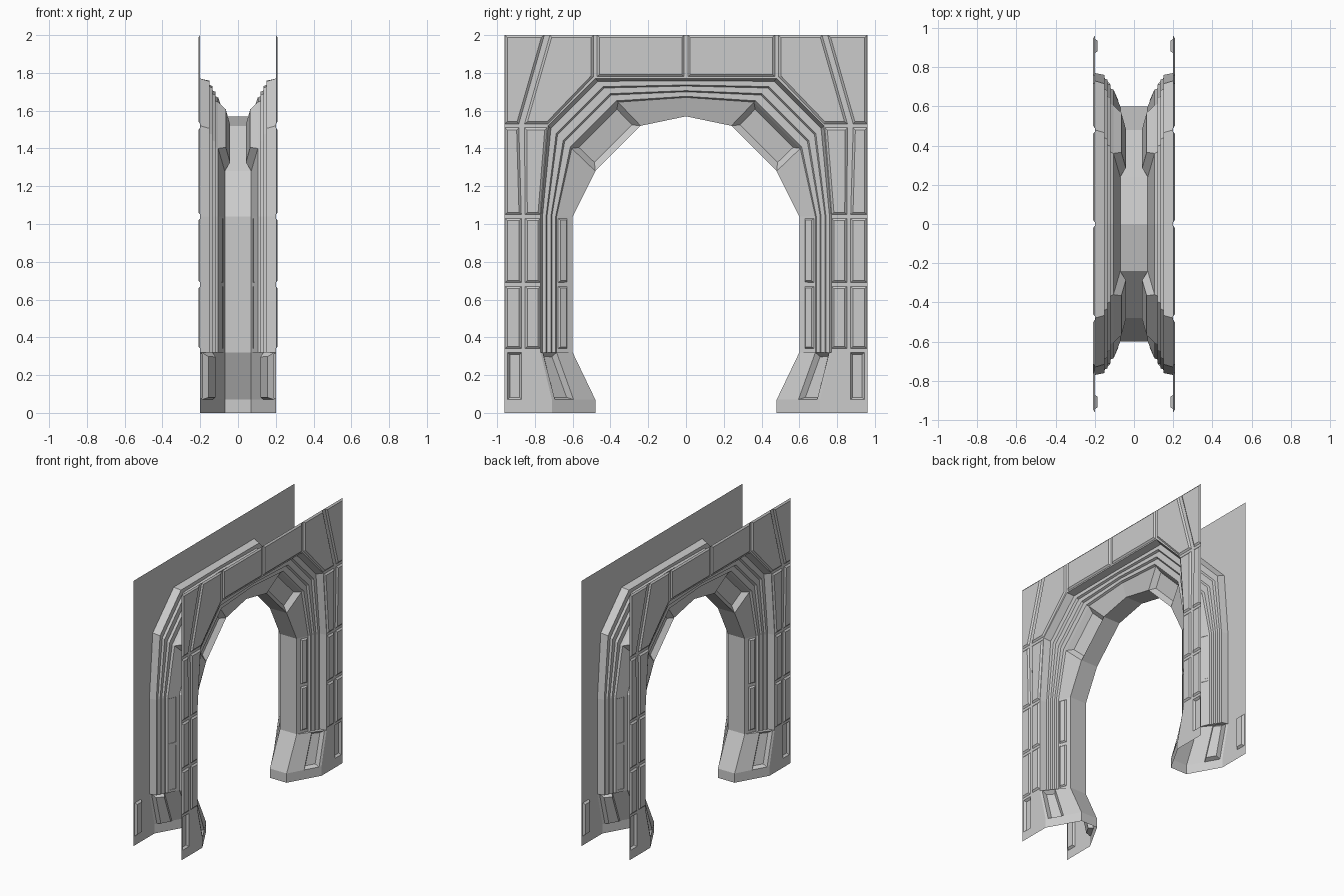
import bpy, bmesh
from mathutils import Vector

cube = bpy.data.objects.get("Cube")
if cube:
    bpy.data.objects.remove(cube, do_unlink=True)

grey = bpy.data.materials.new("wall_grey")
grey.use_nodes = True
grey.diffuse_color = (0.6, 0.6, 0.6, 1)
grey.node_tree.nodes["Principled BSDF"].inputs["Base Color"].default_value = (0.6, 0.6, 0.6, 1)

FACE, BAND = 0.2, 0.07

# Stations up one leg to the crown: outer and inner edge of the moulding (y, z)
edge = [(0.71, 0), (0.71, 0.07), (0.77, 0.32), (0.77, 1.04), (0.73, 1.52), (0.48, 1.77), (0, 1.77)]
inner = [(0.48, 0), (0.48, 0.07), (0.60, 0.32), (0.60, 1.04), (0.48, 1.28), (0.24, 1.52), (0, 1.57)]
# Moulding profiles: (fraction from outer to inner edge, x)
plain = [(t, FACE - (FACE - BAND) * t) for t in (0, 0.07, 0.5, 1)]
stepped = [(0, FACE), (0.06, 0.15), (0.17, 0.15), (0.2, 0.135), (0.32, 0.135),
           (0.35, 0.12), (0.47, 0.12), (0.5, 0.105), (1, BAND)]


def face(bm, pts):
    """Add a polygon that faces outward (+x, or towards the opening)."""
    f = bm.faces.new([bm.verts.new(p) for p in pts])
    f.normal_update()
    n = f.normal
    if (n.x if abs(n.x) > 0.01 else -n.y - n.z) < 0:
        f.normal_flip()


def panel(bm, pts, margin, depth):
    """Bevelled panel on a polygon: raised if depth > 0, sunk if depth < 0."""
    pts = [Vector(p) for p in pts]
    n = (pts[1] - pts[0]).cross(pts[2] - pts[0]).normalized()
    if n.x < 0:
        pts.reverse()
        n = -n
    top = []
    for i, p in enumerate(pts):
        d1 = (p - pts[i - 1]).normalized()
        d2 = (pts[(i + 1) % len(pts)] - p).normalized()
        a, b = n.cross(d1), n.cross(d2)
        top.append(p + (a + b) * (margin / (1 + a.dot(b))) + n * depth)
    low = [bm.verts.new(p) for p in pts]
    high = [bm.verts.new(p) for p in top]
    bm.faces.new(high)
    for i in range(len(pts)):
        j = (i + 1) % len(pts)
        bm.faces.new((low[i], low[j], high[j], high[i]))


def section(i, profile):
    """Profile points at one station."""
    e, k = Vector(edge[i]), Vector(inner[i])
    return [Vector((x, *e.lerp(k, t))) for t, x in profile]


def strip(bm, a, b, sunk=None, margin=0.02, depth=-0.02):
    """Quads between two rows of points, one of them optionally sunk."""
    for c in range(len(a) - 1):
        quad = [a[c], a[c + 1], b[c + 1], b[c]]
        if c == sunk:
            panel(bm, quad, margin, depth)
        else:
            face(bm, quad)


def finish(bm, name):
    """Make the object and mirror it to all four quarters."""
    bmesh.ops.remove_doubles(bm, verts=bm.verts, dist=0.0005)
    mesh = bpy.data.meshes.new(name)
    bm.to_mesh(mesh)
    bm.free()
    mesh.materials.append(grey)
    ob = bpy.data.objects.new(name, mesh)
    bpy.context.collection.objects.link(ob)
    mod = ob.modifiers.new("mirror", 'MIRROR')
    mod.use_axis = (True, True, False)
    mod.merge_threshold = 0.0005


# Stepped moulding between the wall face and the opening
bm = bmesh.new()
for i in range(6):
    prof = plain if i < 2 else stepped
    sunk, margin, depth = {1: (1, 0.018, -0.03), 4: (7, 0.03, -0.035)}.get(i, (None, 0, 0))
    strip(bm, section(i, prof), section(i + 1, prof), sunk, margin, depth)
face(bm, section(2, stepped))
finish(bm, "arch_moulding")

# Flat band lining the opening
bm = bmesh.new()
for (y0, z0), (y1, z1) in zip(inner, inner[1:]):
    face(bm, [(BAND, y0, z0), (0, y0, z0), (0, y1, z1), (BAND, y1, z1)])
finish(bm, "inner_band")

# Wall face around the moulding
bm = bmesh.new()
for i in range(4):
    rows = []
    for y, z in edge[i:i + 2]:
        cols = (0.96, 0.945, 0.87, y) if i == 1 else (0.96, y)
        rows.append([(FACE, c, z) for c in cols])
    strip(bm, rows[0], rows[1], 1 if i == 1 else None, 0.012, -0.015)
face(bm, [(FACE, *p) for p in ((0.96, 1.52), (0.96, 2), (0.48, 2), edge[5], edge[4])])
face(bm, [(FACE, *p) for p in ((0.48, 2), (0, 2), edge[6], edge[5])])
finish(bm, "wall_face")

# Raised bevelled wall panels
bm = bmesh.new()
outlines = []
for lo, hi in ((0.34, 0.67), (0.69, 1.03)):
    for y0, y1 in ((0.872, 0.958), (0.772, 0.852)):
        outlines.append([(y0, lo), (y1, lo), (y1, hi), (y0, hi)])
outlines += [
    [(0.872, 1.05), (0.958, 1.05), (0.958, 1.51), (0.885, 1.51)],
    [(0.772, 1.05), (0.852, 1.05), (0.855, 1.51), (0.735, 1.51)],
    [(0.885, 1.53), (0.958, 1.53), (0.958, 2), (0.75, 2)],
    [(0.73, 1.53), (0.855, 1.53), (0.72, 2), (0.49, 2), (0.49, 1.78)],
    [(0.01, 1.78), (0.47, 1.78), (0.47, 2), (0.01, 2)],
]
for pts in outlines:
    panel(bm, [(FACE, *p) for p in pts], 0.012, 0.01)
finish(bm, "wall_panels")

# Raised bars on the inner side of each leg
bm = bmesh.new()
for lo, hi in ((0.34, 0.67), (0.69, 1.03)):
    panel(bm, [(0.101, 0.678, lo), (0.079, 0.628, lo), (0.079, 0.628, hi), (0.101, 0.678, hi)], 0.01, 0.012)
finish(bm, "leg_bars")
